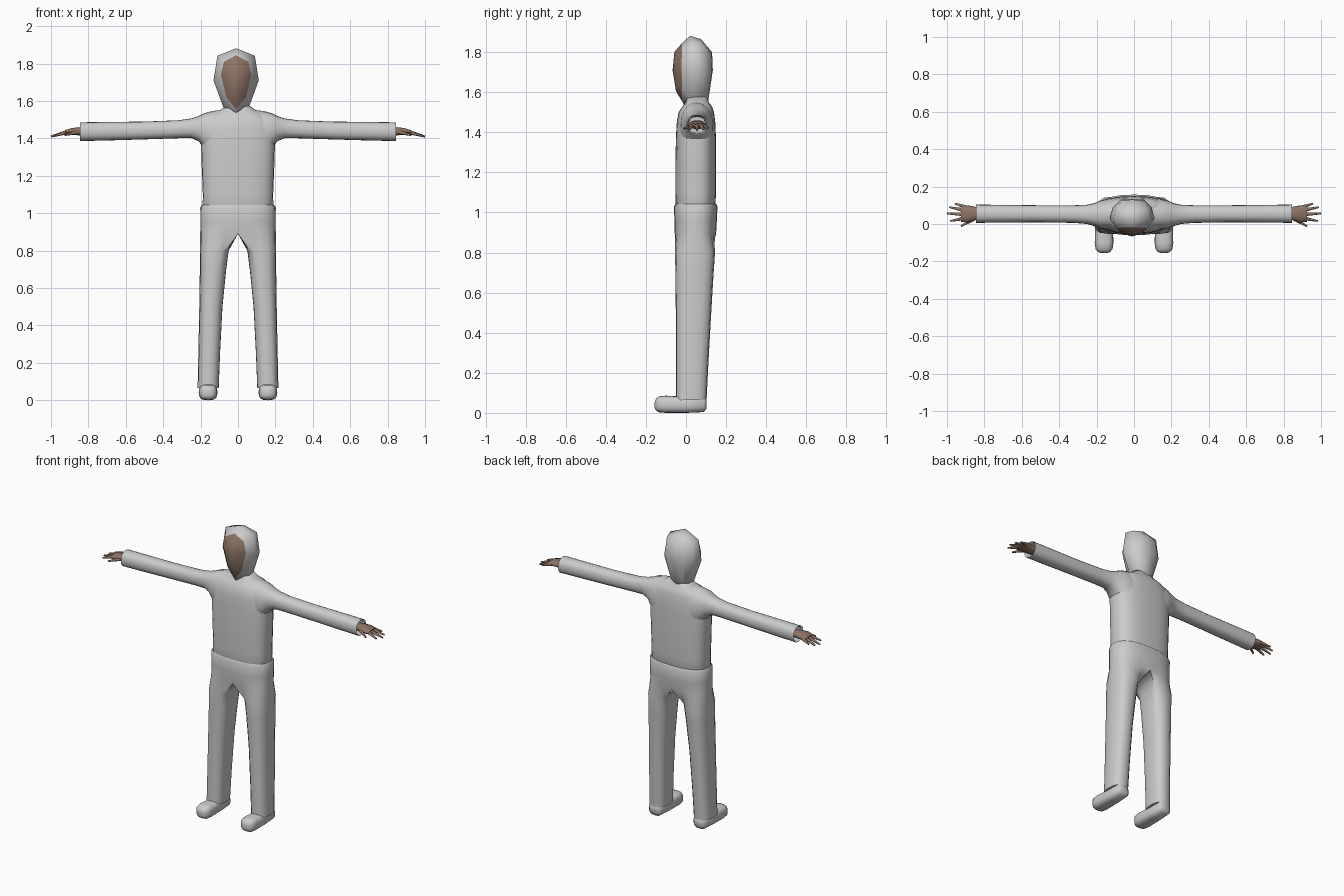
import bpy, bmesh, math
from mathutils import Vector

if "Cube" in bpy.data.objects:
    bpy.data.objects.remove(bpy.data.objects["Cube"])


def material(name, rgb):
    m = bpy.data.materials.new(name)
    m.diffuse_color = (*rgb, 1)
    m.use_nodes = True
    m.node_tree.nodes["Principled BSDF"].inputs["Base Color"].default_value = m.diffuse_color
    return m


CLOTH = material("grey cloth", (0.6, 0.6, 0.6))
SKIN = material("brown skin", (0.27, 0.175, 0.13))


def spow(v, p):
    return math.copysign(abs(v) ** (2 / p), v)


def ring(axis, t, u0, u1, v0, v1, p=2.4, n=20):
    """Rounded cross-section at position t along an axis; u, v are the other two axes in order."""
    pts = []
    for i in range(n):
        a = 2 * math.pi * i / n
        co = [(u0 + u1) / 2 + (u1 - u0) / 2 * spow(math.cos(a), p),
              (v0 + v1) / 2 + (v1 - v0) / 2 * spow(math.sin(a), p)]
        co.insert("xyz".index(axis), t)
        pts.append(co)
    return pts


def add_loft(bm, rings, cap0=True, cap1=True, skip=lambda r, c: False):
    rows = [[bm.verts.new(p) for p in r] for r in rings]
    n = len(rows[0])
    for r in range(len(rows) - 1):
        for c in range(n):
            if not skip(r, c):
                d = (c + 1) % n
                bm.faces.new((rows[r][c], rows[r][d], rows[r + 1][d], rows[r + 1][c]))
    if cap0:
        bm.faces.new(rows[0])
    if cap1:
        bm.faces.new(rows[-1])
    return rows


def finish(name, bm, mat, mirror=False, angle=60):
    bmesh.ops.delete(bm, geom=[v for v in bm.verts if not v.link_faces], context='VERTS')
    bmesh.ops.recalc_face_normals(bm, faces=bm.faces)
    me = bpy.data.meshes.new(name)
    bm.to_mesh(me)
    bm.free()
    me.materials.append(mat)
    me.shade_smooth()
    me.set_sharp_from_angle(angle=math.radians(angle))
    ob = bpy.data.objects.new(name, me)
    bpy.context.collection.objects.link(ob)
    if mirror:
        ob.modifiers.new("mirror", 'MIRROR')
    return ob


# Shirt body: z, half width, front y, back y
body = [(0.99, .175, -.04, .13), (1.03, .189, -.051, .146), (1.1, .188, -.053, .15),
        (1.25, .194, -.053, .15), (1.38, .198, -.05, .149), (1.45, .195, -.046, .146),
        (1.5, .175, -.037, .14), (1.53, .145, -.018, .13), (1.548, .10, -.002, .115),
        (1.58, .055, .008, .102)]
bm = bmesh.new()
add_loft(bm, [ring("z", z, -w, w, a, b, 2.7, 28) for z, w, a, b in body])
finish("shirt_body", bm, CLOTH)

# Sleeves: x, front y, back y, low z, high z (open at the cuff)
arm = [(.08, -.035, .14, 1.26, 1.553), (.14, -.03, .135, 1.30, 1.546), (.18, -.025, .125, 1.345, 1.535),
       (.21, -.012, .112, 1.385, 1.52), (.25, 0, .103, 1.402, 1.507), (.32, .006, .1, 1.401, 1.497),
       (.5, .009, .1, 1.395, 1.49), (.7, .008, .102, 1.389, 1.488), (.845, .006, .104, 1.386, 1.486),
       (.838, .012, .098, 1.392, 1.48), (.78, .014, .096, 1.395, 1.478)]
bm = bmesh.new()
add_loft(bm, [ring("x", *r, 2.3) for r in arm])
finish("sleeves", bm, CLOTH, True)

# Trousers: half ring, outer arc then inner leg, welded on the centre line
OUT, INN = 13, 5


def trouser_ring(z, xin, xout, y0, y1, below):
    yc, h = (y0 + y1) / 2, (y1 - y0) / 2
    span = math.radians(140 if below else 90)
    cx = (xin + xout) / 2 if below else 0
    rx = xout - cx
    angles = [-span + 2 * span * i / (OUT - 1) for i in range(OUT)]
    inner = [span + (2 * math.pi - 2 * span) * i / (INN + 1) for i in range(1, INN + 1)]
    pts = [(max(0, cx + rx * spow(math.cos(a), 2.6)), yc + h * spow(math.sin(a), 2.6), z) for a in angles]
    for i, a in enumerate(inner):
        if below:
            pts.append((cx + rx * spow(math.cos(a), 2.6), yc + h * spow(math.sin(a), 2.6), z))
        else:
            pts.append((0, y1 + (y0 - y1) * (i + 1) / (INN + 1), z))
    return pts


waist = [(1.03, 0, .18, -.04, .135), (1.043, 0, .194, -.054, .15), (1.03, 0, .202, -.06, .157),
         (.96, 0, .201, -.058, .154), (.89, 0, .202, -.056, .15)]
legs = [(.8, .05, .204, -.055, .145), (.7, .063, .204, -.053, .138), (.5, .083, .207, -.051, .126),
        (.25, .096, .212, -.05, .112), (.065, .103, .216, -.05, .103)]
bm = bmesh.new()
add_loft(bm, [trouser_ring(*r, False) for r in waist] + [trouser_ring(*r, True) for r in legs],
         cap0=False, skip=lambda r, c: r < len(waist) - 1 and c >= OUT - 1)
finish("trousers", bm, CLOTH, True)

# Shoes: y, half width, low z, high z
shoe = [(.102, .03, .02, .07), (.088, .044, .004, .082), (0, .047, 0, .08), (-.1, .05, 0, .086),
        (-.135, .045, .003, .082), (-.15, .032, .012, .07), (-.156, .015, .025, .055)]
bm = bmesh.new()
add_loft(bm, [ring("y", y, .16 - w, .16 + w, a, b, 2.8) for y, w, a, b in shoe])
finish("shoes", bm, CLOTH, True)

# Hands: flat palm with tapered fingers and thumb
palm = [(.79, .03, .085, 1.415, 1.455), (.85, .02, .092, 1.415, 1.461), (.89, .008, .1, 1.42, 1.456),
        (.925, .012, .1, 1.421, 1.445)]
bm = bmesh.new()
add_loft(bm, [ring("x", *r, 2.3, 10) for r in palm])
fingers = [((.9, .09, 1.435), (.957, .109, 1.42)), ((.91, .074, 1.435), (.987, .09, 1.413)),
           ((.91, .052, 1.435), (1.0, .056, 1.41)), ((.91, .03, 1.435), (.982, .016, 1.414)),
           ((.86, .025, 1.435), (.925, -.012, 1.418))]
for p, q in fingers:
    p, q = Vector(p), Vector(q)
    d = q - p
    mtx = d.to_track_quat('Z', 'Y').to_matrix().to_4x4()
    mtx.translation = (p + q) / 2
    bmesh.ops.create_cone(bm, cap_ends=True, segments=6, radius1=.012, radius2=.005,
                          depth=d.length, matrix=mtx)
finish("hands", bm, SKIN, True)


# Hood and face: half profiles from top to bottom, mirrored about x = CX
CX = -.01


def whole(half):
    return [(CX + x, y, z) for x, y, z in half] + [(CX - x, y, z) for x, y, z in half[-2:0:-1]]


def fan(bm, row, co):
    v = bm.verts.new(co)
    for a, b in zip(row, row[1:] + row[:1]):
        bm.faces.new((a, b, v))


rim = [(0, -.02, 1.845), (.065, -.02, 1.81), (.082, -.022, 1.74), (.052, -.02, 1.62), (0, -.02, 1.555)]
crown = [(0, .02, 1.882), (.1, .03, 1.842), (.121, .03, 1.71), (.066, .03, 1.56), (0, .0, 1.52)]
rear = [(0, .075, 1.865), (.085, .088, 1.835), (.103, .09, 1.71), (.06, .08, 1.56), (0, .08, 1.52)]
back = [(0, .13, 1.8), (.05, .127, 1.79), (.062, .13, 1.705), (.042, .107, 1.58), (0, .11, 1.55)]
bm = bmesh.new()
rows = add_loft(bm, [whole(r) for r in (rim, crown, rear, back)], False, False)
fan(bm, rows[-1], (CX, .134, 1.71))
finish("hood", bm, CLOTH, angle=80)

front = [(0, -.058, 1.8), (.042, -.052, 1.785), (.052, -.05, 1.73), (.03, -.044, 1.635), (0, -.05, 1.605)]
bm = bmesh.new()
rows = add_loft(bm, [whole(r) for r in (rim, front)], False, False)
fan(bm, rows[-1], (CX, -.067, 1.71))
finish("face", bm, SKIN, angle=80)
